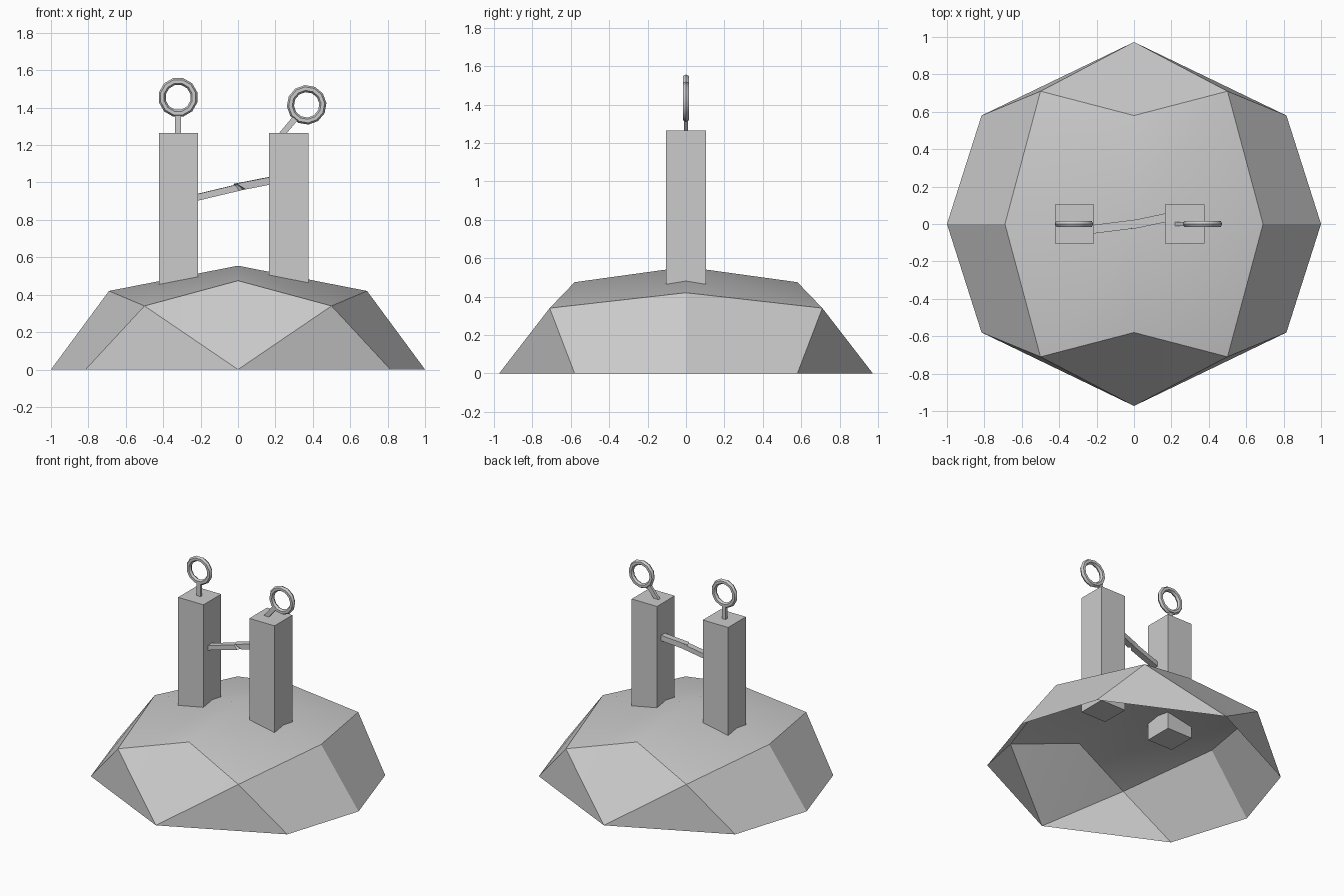
import bpy, bmesh
from math import radians, sin, cos
from mathutils import Vector, Matrix

if "Cube" in bpy.data.objects:
    bpy.data.objects.remove(bpy.data.objects["Cube"])


def make_object(name, verts, faces):
    mesh = bpy.data.meshes.new(name)
    mesh.from_pydata(verts, [], faces)
    bm = bmesh.new()
    bm.from_mesh(mesh)
    bmesh.ops.recalc_face_normals(bm, faces=bm.faces)
    bm.to_mesh(mesh)
    bm.free()
    obj = bpy.data.objects.new(name, mesh)
    bpy.context.collection.objects.link(obj)
    return obj


def smooth(obj):
    bpy.ops.object.select_all(action='DESELECT')
    obj.select_set(True)
    bpy.context.view_layer.objects.active = obj
    bpy.ops.object.shade_smooth_by_angle(angle=radians(30))


BOX = [(0, 1, 2, 3), (4, 7, 6, 5), (0, 4, 5, 1), (1, 5, 6, 2), (2, 6, 7, 3), (3, 7, 4, 0)]


def beam(name, a, b, width, height, jag=(0, 0, 0, 0)):
    """Box from a to b; jag shifts the four far corners along the axis."""
    a, b = Vector(a), Vector(b)
    d = (b - a).normalized()
    side = d.cross(Vector((0, 1, 0) if abs(d.y) < 0.1 and abs(d.z) > 0.5 else (0, 0, 1))).normalized()
    up = side.cross(d)
    signs = [(-1, -1), (1, -1), (1, 1), (-1, 1)]
    offs = [side * s * width / 2 + up * t * height / 2 for s, t in signs]
    verts = [a + o for o in offs] + [b + o + d * j for o, j in zip(offs, jag)]
    return make_object(name, verts, BOX)


# Open faceted mound: one quarter, mirrored in x and y
quarter = [(0, 0, .555), (.69, 0, .42), (.5, .71, .34), (0, .58, .475),
           (1, 0, 0), (.815, .58, 0), (0, .973, 0)]
mound = make_object("mound", quarter, [(0, 1, 2, 3), (1, 4, 5, 2), (2, 5, 6), (3, 2, 6)])
mod = mound.modifiers.new("mirror", 'MIRROR')
mod.use_axis = (True, True, False)
bpy.context.view_layer.objects.active = mound
bpy.ops.object.modifier_apply(modifier=mod.name)
smooth(mound)

# Square posts
for name, x in (("left_post", -.318), ("right_post", .272)):
    beam(name, (x, 0, .37), (x, 0, 1.265), .21, .21)


# Ring on a stem, tilted in the front plane
def ring_hook(name, x, z, tilt):
    d = Vector((sin(tilt), 0, cos(tilt)))
    centre = Vector((x, 0, z))
    beam(name + "_stem", centre - d * .215, centre - d * .085, .032, .02)
    bpy.ops.mesh.primitive_torus_add(major_segments=12, minor_segments=6,
                                     major_radius=.087, minor_radius=.019)
    ring = bpy.context.object
    ring.name = name + "_ring"
    ring.data.transform(Matrix.Translation(centre) @ Matrix.Rotation(tilt, 4, 'Y')
                        @ Matrix.Rotation(radians(90), 4, 'X') @ Matrix.Rotation(radians(15), 4, 'Z'))
    smooth(ring)


ring_hook("left", -.32, 1.455, 0)
ring_hook("right", .367, 1.415, radians(40))

# Broken crossbar halves with splintered ends
beam("crossbar_left", (-.25, -.032, .913), (.015, .001, .976), .046, .035, (.035, -.015, -.03, .005))
beam("crossbar_right", (.21, .042, 1.017), (.005, -.001, .977), .046, .04, (-.03, .0, .022, .015))
